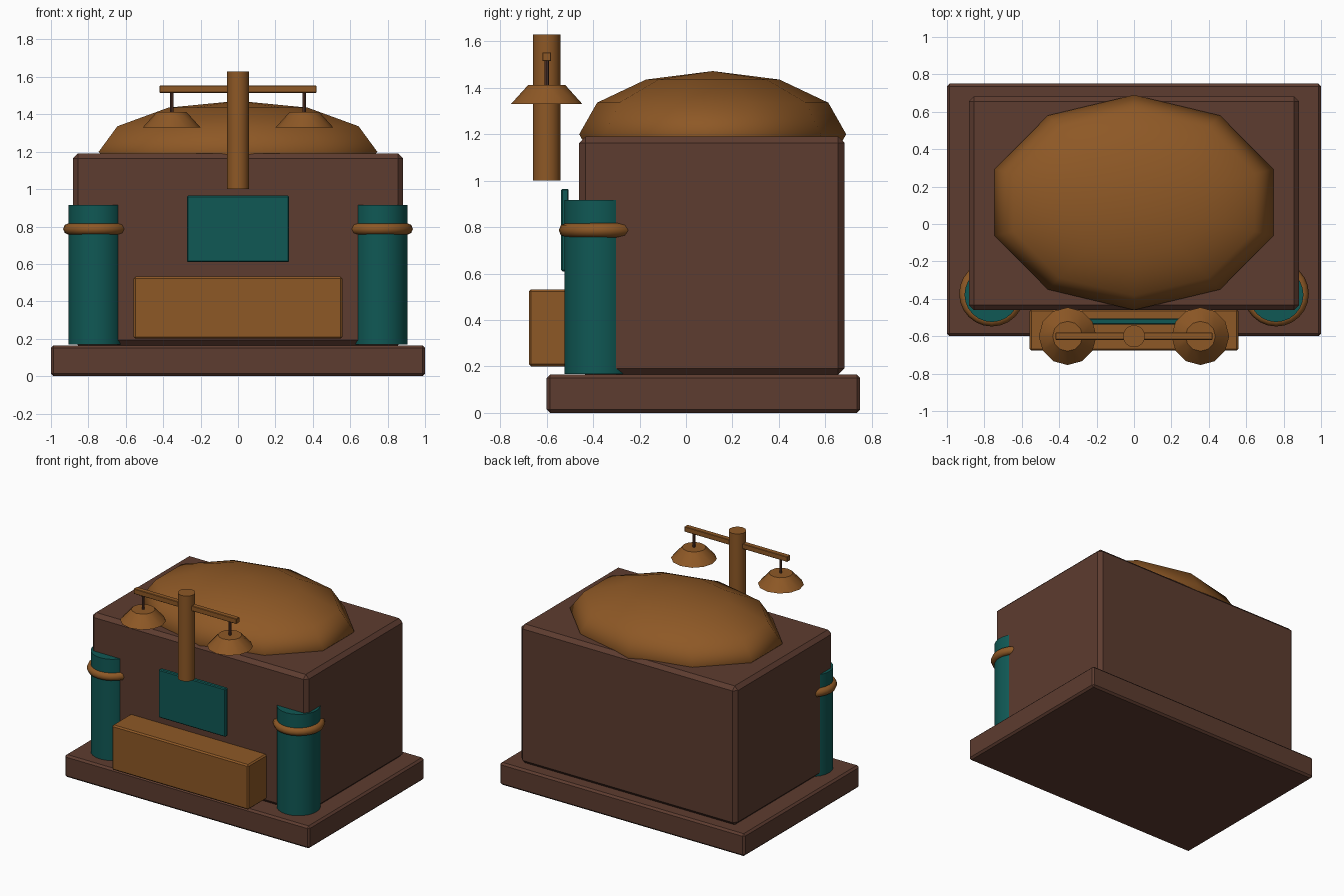
import bpy, math

if "Cube" in bpy.data.objects:
    bpy.data.objects.remove(bpy.data.objects["Cube"])


def material(name, rgb):
    m = bpy.data.materials.new(name)
    m.diffuse_color = (*rgb, 1)
    m.use_nodes = True
    m.node_tree.nodes["Principled BSDF"].inputs["Base Color"].default_value = m.diffuse_color
    return m


BROWN = material("dark_brown", (0.110, 0.045, 0.029))
BRONZE = material("bronze", (0.270, 0.098, 0.019))
TEAL = material("teal", (0.005, 0.098, 0.090))


def finish(name, mat, smooth=None):
    ob = bpy.context.object
    ob.name = ob.data.name = name
    ob.data.materials.append(mat)
    if smooth:
        bpy.ops.object.shade_smooth_by_angle(angle=math.radians(smooth))
    return ob


def box(name, lo, hi, mat, bevel=0.0):
    mid = [(a + b) / 2 for a, b in zip(lo, hi)]
    bpy.ops.mesh.primitive_cube_add(size=1, location=mid)
    ob = finish(name, mat)
    ob.scale = [b - a for a, b in zip(lo, hi)]
    bpy.ops.object.transform_apply(location=False, rotation=False, scale=True)
    if bevel:
        mod = ob.modifiers.new("edge_bevel", 'BEVEL')
        mod.width = bevel
        mod.segments = 1
    return ob


def tapered(name, x, y, z0, z1, r0, r1, sides, mat):
    bpy.ops.mesh.primitive_cone_add(vertices=sides, radius1=r0, radius2=r1,
                                    depth=z1 - z0, location=(x, y, (z0 + z1) / 2))
    return finish(name, mat, 40)


# Base slab and main block
box("base_slab", (-1, -0.6, 0), (1, 0.75, 0.165), BROWN, 0.014)
box("main_block", (-0.883, -0.46, 0.165), (0.883, 0.682, 1.19), BROWN, 0.027)

# Low-poly dome, sunk half way into the block
bpy.ops.mesh.primitive_uv_sphere_add(segments=10, ring_count=6, radius=1,
                                     location=(0, 0.115, 1.2))
dome = finish("dome", BRONZE, 60)
dome.scale = (0.783, 0.575, 0.272)
# turn the vertices so that they lie on the y axis
for v in dome.data.vertices:
    x, y, z = v.co
    if abs(max(w.co.y for w in dome.data.vertices) - 1) > 1e-3:
        break
else:
    dome.data.update()
if abs(max(w.co.y for w in dome.data.vertices) - 1) > 1e-3:
    for v in dome.data.vertices:
        v.co.x, v.co.y = -v.co.y, v.co.x

# Counter and hanging plaque
box("counter", (-0.558, -0.677, 0.2), (0.558, -0.455, 0.532), BRONZE, 0.01)
box("plaque", (-0.274, -0.538, 0.61), (0.274, -0.505, 0.965), TEAL, 0.006)

# Corner columns with rings
for side, s in (("left", -1), ("right", 1)):
    tapered(side + "_column", s * 0.76, -0.378, 0.168, 0.916, 0.146, 0.146, 24, TEAL)
    bpy.ops.mesh.primitive_torus_add(location=(s * 0.76, -0.373, 0.787),
                                     major_radius=0.144, minor_radius=0.031,
                                     major_segments=24, minor_segments=8)
    finish(side + "_column_ring", BRONZE, 60)

# Balance scale: post, beam, hangers and pans
tapered("scale_post", 0, -0.6, 1.0, 1.63, 0.059, 0.059, 16, BRONZE)
box("scale_beam", (-0.42, -0.619, 1.515), (0.42, -0.581, 1.553), BRONZE, 0.003)
for side, s in (("left", -1), ("right", 1)):
    tapered(side + "_hanger", s * 0.355, -0.6, 1.40, 1.52, 0.009, 0.009, 8, BROWN)
    tapered(side + "_pan", s * 0.355, -0.6, 1.33, 1.412, 0.154, 0.08, 12, BRONZE)
